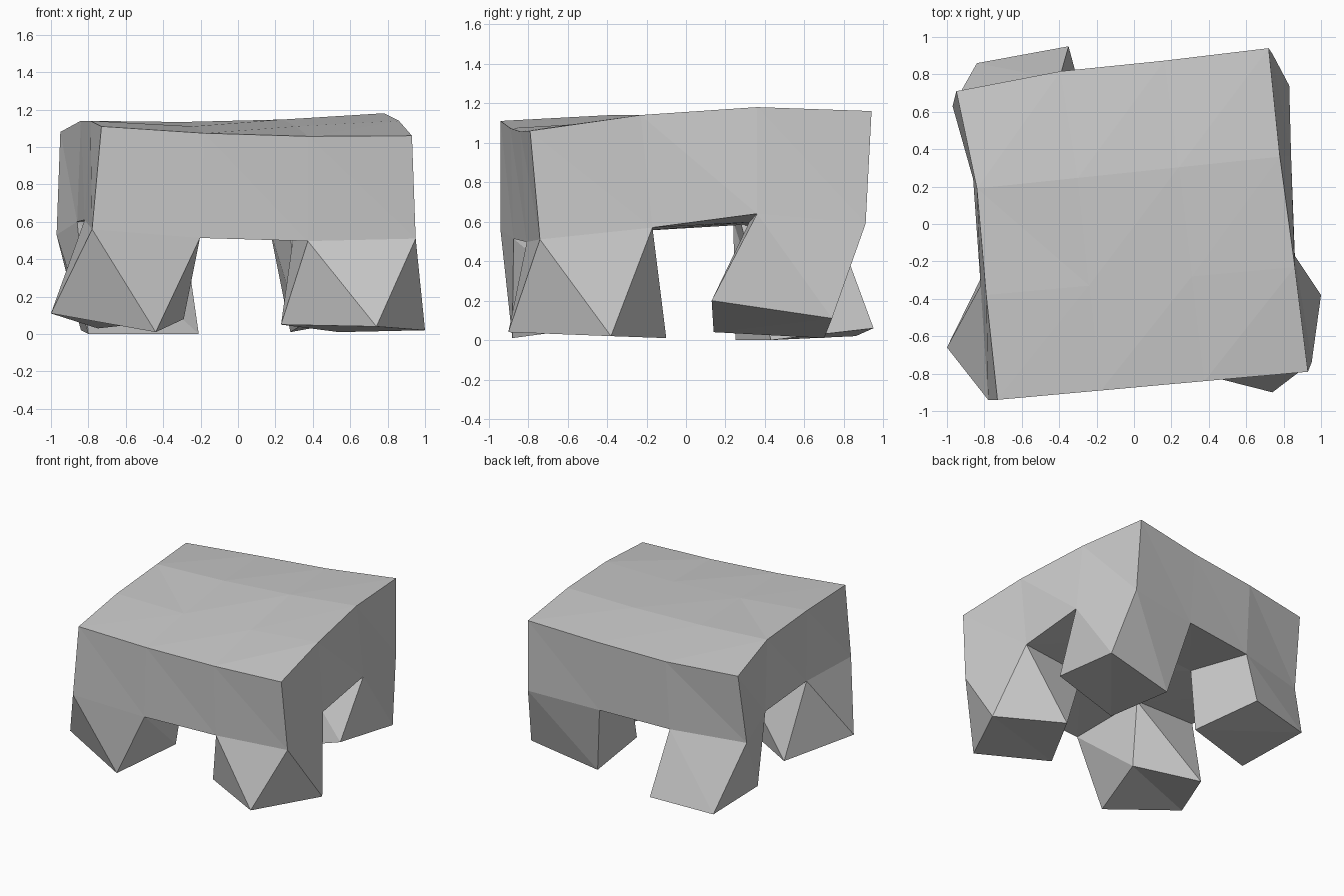
import bpy
import bmesh
from mathutils import Vector

if "Cube" in bpy.data.objects:
    bpy.data.objects.remove(bpy.data.objects["Cube"], do_unlink=True)

# One plain grey for the whole model
grey = bpy.data.materials.new("plain_grey")
grey.use_nodes = True
colour = (0.6, 0.6, 0.6, 1)
grey.diffuse_color = colour
grey.node_tree.nodes["Principled BSDF"].inputs["Base Color"].default_value = colour


def cross_row(left, right, sag, bow=0):
    """Four points across the slab, with the two middle ones lowered and bowed."""
    left, right = Vector(left), Vector(right)
    row = [left.lerp(right, step / 3) for step in range(4)]
    row[1] += Vector((0, bow, -sag))
    row[2] += Vector((0, bow / 3, -sag))
    return row


def add_face(bm, points):
    bm.faces.new([bm.verts.new(p) for p in points])


def add_wall(bm, upper, lower):
    """Band of triangles between two rings, split the same way all round."""
    count = len(upper)
    for i in range(count):
        k = (i + 1) % count
        add_face(bm, (upper[i], lower[i], lower[k]))
        add_face(bm, (upper[i], lower[k], upper[k]))


def rim(grid):
    """Outer points of a four by four grid, counter-clockwise from above."""
    right = [grid[j][3] for j in (1, 2)]
    left = [grid[j][0] for j in (2, 1)]
    return grid[0] + right + grid[3][::-1] + left


def cell(grid, col, row):
    return [grid[row][col], grid[row][col + 1],
            grid[row + 1][col + 1], grid[row + 1][col]]


def finish(bm, name):
    bmesh.ops.remove_doubles(bm, verts=bm.verts[:], dist=0.0005)
    bmesh.ops.triangulate(bm, faces=[f for f in bm.faces if len(f.verts) > 3])
    mesh = bpy.data.meshes.new(name)
    bm.to_mesh(mesh)
    bm.free()
    mesh.materials.append(grey)
    bpy.context.collection.objects.link(bpy.data.objects.new(name, mesh))


# Slightly twisted slab: rows run from front to back
top = [
    cross_row((-0.73, -0.94, 1.11), (0.93, -0.79, 1.06), 0.02),
    cross_row((-0.79, -0.38, 1.14), (0.86, -0.23, 1.14), 0.03),
    cross_row((-0.84, 0.19, 1.14), (0.78, 0.36, 1.18), 0.02),
    cross_row((-0.95, 0.71, 1.08), (0.72, 0.94, 1.16), 0.02, 0.03),
]
under = [
    cross_row((-0.78, -0.94, 0.56), (0.95, -0.74, 0.51), 0.03),
    cross_row((-0.82, -0.33, 0.61), (0.86, -0.17, 0.57), 0.03),
    cross_row((-0.86, 0.24, 0.60), (0.84, 0.36, 0.64), 0.03),
    cross_row((-0.97, 0.63, 0.53), (0.74, 0.91, 0.59), 0.01, 0.05),
]

body = bmesh.new()
for row in range(3):
    for col in range(3):
        add_face(body, cell(top, col, row))
        # The corner cells underneath open into the legs
        if row == 1 or col == 1:
            add_face(body, cell(under, col, row)[::-1])
add_wall(body, rim(top), rim(under))
finish(body, "body")

# Legs: each corner cell carried down to a turned foot
feet = {
    ("front_right_leg", 0, 0): [(-1, -0.66, 0.11), (-0.44, -0.88, 0.01),
                                (-0.29, -0.36, 0.08), (-0.75, -0.15, 0.03)],
    ("front_left_leg", 2, 0): [(0.23, -0.64, 0.05), (0.74, -0.9, 0.04),
                               (1, -0.38, 0.02), (0.54, -0.1, 0.01)],
    ("back_right_leg", 0, 2): [(-0.8, 0.25, 0), (-0.21, 0.43, 0),
                               (-0.35, 0.95, 0.06), (-0.84, 0.86, 0.02)],
    ("back_left_leg", 2, 2): [(0.33, 0.14, 0.04), (0.8, 0.13, 0.2),
                              (0.83, 0.74, 0.11), (0.28, 0.7, 0.01)],
}
for (name, col, row), foot in feet.items():
    leg = bmesh.new()
    foot = [Vector(p) for p in foot]
    add_wall(leg, cell(under, col, row), foot)
    add_face(leg, foot[::-1])
    finish(leg, name)
